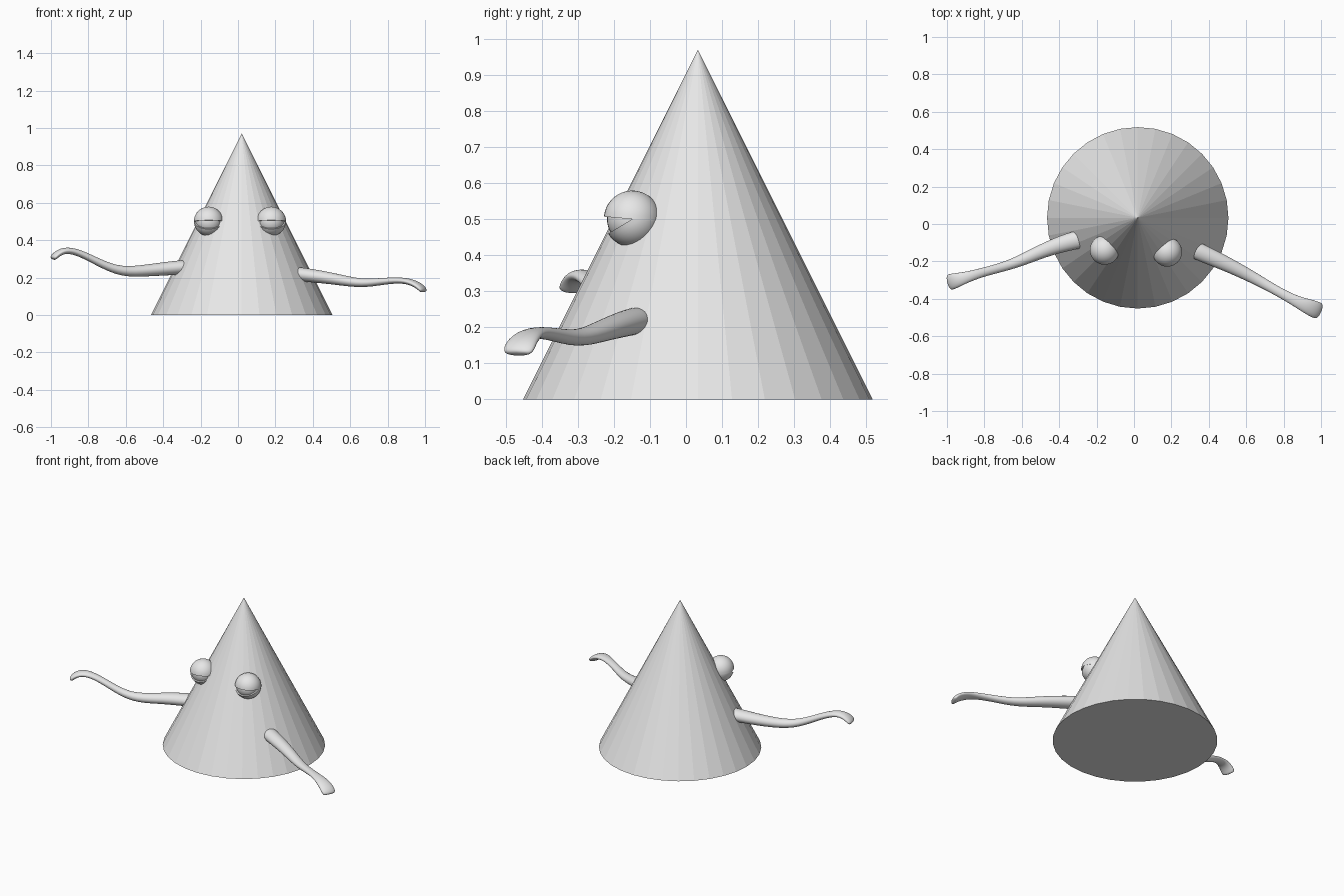
import bpy, bmesh, math
from mathutils import Vector, Matrix

if "Cube" in bpy.data.objects:
    bpy.data.objects.remove(bpy.data.objects["Cube"])

grey = bpy.data.materials.new("light grey")
grey.diffuse_color = (0.8, 0.8, 0.8, 1)
grey.use_nodes = True
grey.node_tree.nodes["Principled BSDF"].inputs["Base Color"].default_value = grey.diffuse_color


def finish(bm, name, smooth=True):
    bmesh.ops.recalc_face_normals(bm, faces=bm.faces)
    me = bpy.data.meshes.new(name)
    bm.to_mesh(me)
    bm.free()
    for p in me.polygons:
        p.use_smooth = smooth
    me.materials.append(grey)
    ob = bpy.data.objects.new(name, me)
    bpy.context.collection.objects.link(ob)
    return ob


# Faceted cone body
bm = bmesh.new()
bmesh.ops.create_cone(bm, cap_ends=True, segments=32, radius1=0.485, radius2=0, depth=0.97)
bmesh.ops.translate(bm, verts=bm.verts, vec=(0.02, 0.033, 0.485))
finish(bm, "body", smooth=False)


def ball(name, centre, radius, tilt=None, keep_top=True):
    """Sphere, or closed half sphere tilted about x when tilt is given."""
    bm = bmesh.new()
    bmesh.ops.create_uvsphere(bm, u_segments=32, v_segments=20, radius=radius)
    if tilt is not None:
        geom = bm.verts[:] + bm.edges[:] + bm.faces[:]
        bmesh.ops.bisect_plane(bm, geom=geom, plane_co=(0, 0, 0), plane_no=(0, 0, 1),
                               clear_inner=keep_top, clear_outer=not keep_top)
        bmesh.ops.holes_fill(bm, edges=[e for e in bm.edges if e.is_boundary])
        bmesh.ops.rotate(bm, verts=bm.verts, matrix=Matrix.Rotation(math.radians(tilt), 3, 'X'))
    bmesh.ops.translate(bm, verts=bm.verts, vec=centre)
    ob = finish(bm, name)
    ob.data.set_sharp_from_angle(angle=math.radians(40))


# Eyes: eyeball between an upper and a lower lid
for side, c in (("left", (-0.157, -0.139, 0.5)), ("right", (0.178, -0.149, 0.5))):
    ball(side + "_eyeball", c, 0.07)
    ball(side + "_upper_lid", c, 0.079, -5, True)
    ball(side + "_lower_lid", c, 0.078, 31, False)


def arm(name, stations):
    """Loft of elliptical rings: x, y, z, half width, half thickness."""
    bm = bmesh.new()
    pts = [Vector(s[:3]) for s in stations]
    rings = []
    for i, s in enumerate(stations):
        t = (pts[min(i + 1, len(pts) - 1)] - pts[max(i - 1, 0)]).normalized()
        wide = t.cross(Vector((0, 0, 1))).normalized()
        up = wide.cross(t)
        rings.append([bm.verts.new(pts[i] + 1.08 * (wide * s[3] * math.cos(a) + up * s[4] * math.sin(a)))
                      for a in (k * math.tau / 8 for k in range(8))])
    for r0, r1 in zip(rings, rings[1:]):
        for k in range(8):
            bm.faces.new((r0[k], r0[(k + 1) % 8], r1[(k + 1) % 8], r1[k]))
    bm.faces.new(rings[0])
    bm.faces.new(rings[-1])
    ob = finish(bm, name)
    mod = ob.modifiers.new("smooth", 'SUBSURF')
    mod.levels = mod.render_levels = 2


# Arms ending in flat drooping hands
arm("right_arm", [
    (0.30, -0.125, 0.222, 0.046, 0.036), (0.34, -0.145, 0.217, 0.049, 0.039),
    (0.50, -0.215, 0.197, 0.040, 0.032), (0.65, -0.293, 0.167, 0.031, 0.024),
    (0.75, -0.350, 0.177, 0.025, 0.020), (0.85, -0.405, 0.187, 0.027, 0.016),
    (0.92, -0.437, 0.180, 0.040, 0.017), (0.97, -0.458, 0.155, 0.047, 0.018),
    (0.99, -0.465, 0.133, 0.045, 0.016), (0.994, -0.467, 0.125, 0.032, 0.010)])
arm("left_arm", [
    (-0.26, -0.075, 0.258, 0.048, 0.036), (-0.31, -0.085, 0.254, 0.051, 0.040),
    (-0.45, -0.125, 0.242, 0.041, 0.034), (-0.60, -0.195, 0.227, 0.031, 0.028),
    (-0.70, -0.230, 0.258, 0.025, 0.022), (-0.80, -0.256, 0.310, 0.024, 0.019),
    (-0.88, -0.280, 0.344, 0.028, 0.018), (-0.94, -0.298, 0.345, 0.038, 0.018),
    (-0.98, -0.310, 0.316, 0.045, 0.018), (-0.992, -0.313, 0.298, 0.040, 0.014)])
